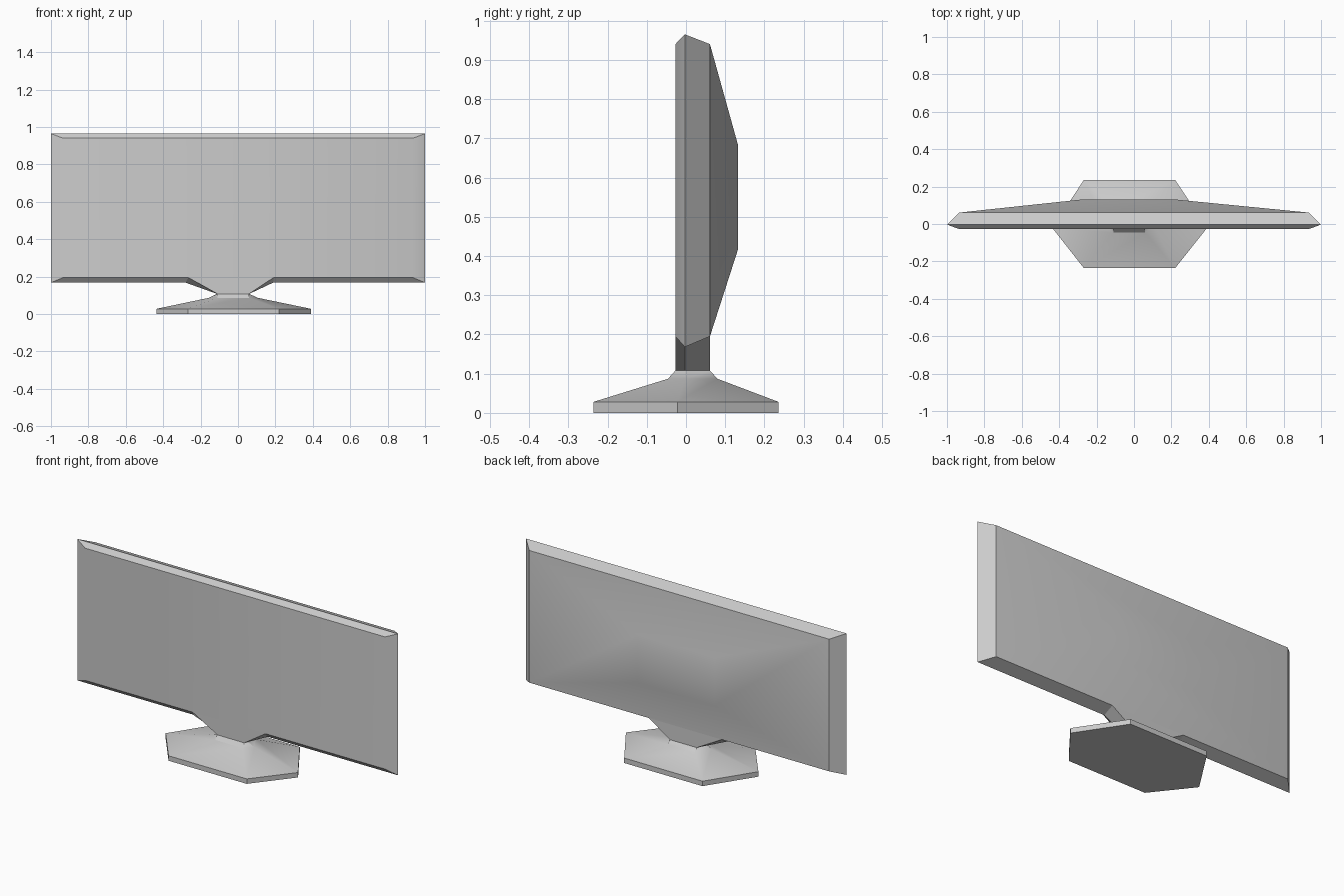
import bpy, bmesh

if "Cube" in bpy.data.objects:
    bpy.data.objects.remove(bpy.data.objects["Cube"])


def loft(name, rings, cap_start=True, cap_end=True):
    """Skin a list of equal-length closed rings into one object."""
    bm = bmesh.new()
    loops = [[bm.verts.new(p) for p in ring] for ring in rings]
    n = len(loops[0])
    for a, b in zip(loops, loops[1:]):
        for i in range(n):
            j = (i + 1) % n
            bm.faces.new((a[i], a[j], b[j], b[i]))
    if cap_start:
        bm.faces.new(loops[0])
    if cap_end:
        bm.faces.new(loops[-1])
    bmesh.ops.recalc_face_normals(bm, faces=bm.faces)
    mesh = bpy.data.meshes.new(name)
    bm.to_mesh(mesh)
    bm.free()
    obj = bpy.data.objects.new(name, mesh)
    bpy.context.collection.objects.link(obj)
    bpy.ops.object.select_all(action='DESELECT')
    obj.select_set(True)
    bpy.context.view_layer.objects.active = obj
    bpy.ops.object.shade_smooth_by_angle(angle=0.52)
    return obj


def panel(y, x0, x1, z0, z1):
    return [(x0, y, z0), (x1, y, z0), (x1, y, z1), (x0, y, z1)]


def hexagon(z, side_l, side_r, front_l, front_r, y0, ym, y1):
    return [(front_l, y0, z), (front_r, y0, z), (side_r, ym, z),
            (front_r, y1, z), (front_l, y1, z), (side_l, ym, z)]


# Screen: flat front, bevelled rim, tapered back bulge
loft("screen", [
    panel(-0.027, -0.935, 0.935, 0.195, 0.94),
    panel(-0.003, -1.0, 1.0, 0.168, 0.965),
    panel(0.061, -0.935, 0.935, 0.195, 0.94),
    panel(0.132, -0.27, 0.21, 0.415, 0.685),
])

# Neck: its top follows the V of the screen's lower rim
neck_top = [(-0.265, -0.027, 0.195), (0.19, -0.027, 0.195), (0.188, -0.003, 0.168),
            (0.19, 0.061, 0.195), (-0.265, 0.061, 0.195), (-0.28, -0.003, 0.168)]

# Stand: six-sided foot sloping up to the pinched neck
loft("stand", [
    hexagon(0.0, -0.436, 0.39, -0.268, 0.22, -0.236, -0.022, 0.236),
    hexagon(0.028, -0.436, 0.39, -0.268, 0.22, -0.236, -0.022, 0.236),
    hexagon(0.087, -0.155, 0.105, -0.11, 0.06, -0.046, -0.003, 0.08),
    hexagon(0.108, -0.112, 0.06, -0.11, 0.058, -0.027, -0.003, 0.061),
    neck_top,
], cap_end=False)
